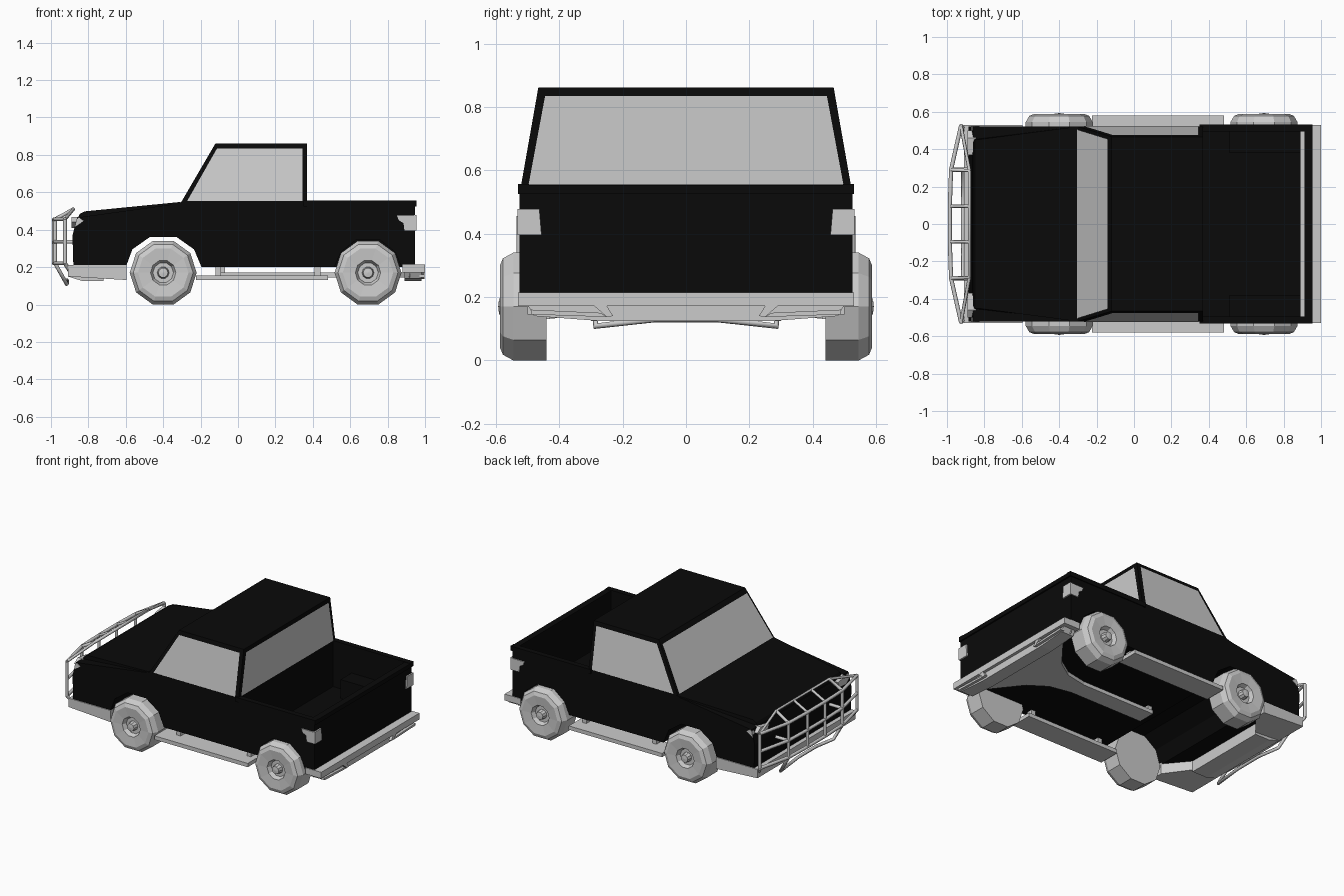
import bpy, bmesh, math
from mathutils import Vector

black = bpy.data.materials.new("black_paint")
black.diffuse_color = (0.003, 0.003, 0.003, 1)


def finish(name, bm, mat=None):
    bmesh.ops.recalc_face_normals(bm, faces=bm.faces)
    me = bpy.data.meshes.new(name)
    bm.to_mesh(me)
    bm.free()
    ob = bpy.data.objects.new(name, me)
    bpy.context.collection.objects.link(ob)
    if mat:
        me.materials.append(mat)
    return ob


def prism(name, axis, pts, a, b, mat=None, tweak=None):
    """Extrude a 2D profile along an axis from a to b."""
    place = {'x': lambda p, d: (d, p[0], p[1]),
             'y': lambda p, d: (p[0], d, p[1]),
             'z': lambda p, d: (p[0], p[1], d)}[axis]
    bm = bmesh.new()
    lo = [bm.verts.new(place(p, a)) for p in pts]
    hi = [bm.verts.new(place(p, b)) for p in pts]
    bm.faces.new(lo)
    bm.faces.new(hi)
    n = len(pts)
    for i in range(n):
        bm.faces.new((lo[i], lo[(i + 1) % n], hi[(i + 1) % n], hi[i]))
    if tweak:
        for v in bm.verts:
            tweak(v.co)
    return finish(name, bm, mat)


def box(name, x, y, z, mat=None):
    return prism(name, 'y', [(x[0], z[0]), (x[1], z[0]), (x[1], z[1]), (x[0], z[1])], y[0], y[1], mat)


def panel(name, pts, mat=None):
    bm = bmesh.new()
    bm.faces.new([bm.verts.new(p) for p in pts])
    return finish(name, bm, mat)


def tube(name, pts, r=0.011):
    cu = bpy.data.curves.new(name, 'CURVE')
    cu.dimensions = '3D'
    cu.bevel_depth = r
    cu.bevel_resolution = 1
    cu.use_fill_caps = True
    sp = cu.splines.new('POLY')
    sp.points.add(len(pts) - 1)
    for p, q in zip(sp.points, pts):
        p.co = (*q, 1)
    ob = bpy.data.objects.new(name, cu)
    bpy.context.collection.objects.link(ob)


# front body with the wheel arch cut right through
prism("front_body", 'y', [
    (-0.88, 0.20), (-0.885, 0.37), (-0.86, 0.465), (-0.32, 0.54), (-0.30, 0.55), (0.37, 0.55),
    (0.37, 0.20), (-0.195, 0.20), (-0.235, 0.295), (-0.33, 0.362), (-0.47, 0.362),
    (-0.565, 0.295), (-0.60, 0.20)], -0.522, 0.522, black)


# bonnet, narrower at the front
def bonnet_taper(co):
    if co.x < -0.7:
        co.y *= 0.87


prism("bonnet", 'y', [(-0.865, 0.45), (-0.845, 0.485), (-0.82, 0.498), (-0.31, 0.548), (-0.31, 0.50)],
      -0.52, 0.52, black, bonnet_taper)


# cab leaning inwards to the roof
def cab_taper(co):
    if co.z > 0.7:
        co.y *= 0.893


prism("cab", 'y', [(-0.305, 0.545), (-0.12, 0.862), (0.37, 0.862), (0.37, 0.545)], -0.522, 0.522, black, cab_taper)

# windows
panel("windscreen", [(-0.304, -0.505, 0.555), (-0.304, 0.505, 0.555), (-0.142, 0.455, 0.834), (-0.142, -0.455, 0.834)])
panel("rear_window", [(0.373, -0.497, 0.555), (0.373, 0.497, 0.555), (0.373, 0.445, 0.834), (0.373, -0.445, 0.834)])
for s in (-1, 1):
    panel("side_window", [(-0.272, s * 0.524, 0.553), (0.345, s * 0.524, 0.553),
                          (0.345, s * 0.475, 0.835), (-0.112, s * 0.475, 0.835)])

# load bed
box("bed_floor", (0.37, 0.89), (-0.50, 0.50), (0.20, 0.24), black)
box("tailgate", (0.915, 0.945), (-0.522, 0.522), (0.21, 0.55), black)
box("tailgate_rim", (0.912, 0.955), (-0.53, 0.53), (0.525, 0.553), black)
for s in (-1, 1):
    prism("bed_side", 'y', [
        (0.37, 0.20), (0.515, 0.20), (0.55, 0.28), (0.63, 0.345), (0.76, 0.345), (0.84, 0.28),
        (0.875, 0.20), (0.945, 0.21), (0.945, 0.55), (0.37, 0.55)], s * 0.497, s * 0.525, black)
    box("bed_rim", (0.35, 0.955), (s * 0.495, s * 0.531), (0.525, 0.556), black)
    box("wheel_box_top", (0.51, 0.89), (s * 0.38, s * 0.50), (0.345, 0.37), black)
    box("wheel_box_inner", (0.51, 0.89), (s * 0.38, s * 0.40), (0.20, 0.35), black)
    # tail lights wrapped round the corner
    prism("tail_light_side", 'y', [(0.85, 0.475), (0.952, 0.475), (0.952, 0.395), (0.89, 0.395), (0.885, 0.435), (0.86, 0.45)],
          s * 0.515, s * 0.532)
    prism("tail_light_back", 'x', [(s * 0.532, 0.478), (s * 0.463, 0.478), (s * 0.456, 0.395), (s * 0.532, 0.395)], 0.94, 0.955)
    # headlights
    prism("headlight", 'x', [(s * 0.37, 0.455), (s * 0.46, 0.468), (s * 0.50, 0.44), (s * 0.46, 0.41), (s * 0.39, 0.415)],
          -0.889, -0.845)
    prism("side_headlight", 'y', [(-0.872, 0.415), (-0.825, 0.447), (-0.85, 0.464), (-0.864, 0.455)], s * 0.50, s * 0.525)

# front bumper: two side wings and a shorter middle
for s in (-1, 1):
    prism("front_bumper_wing", 'z', [(-0.91, s * 0.30), (-0.91, s * 0.528), (-0.595, s * 0.528), (-0.595, s * 0.45), (-0.72, s * 0.30)],
          0.135, 0.21, None, lambda co: setattr(co, 'z', 0.15 - (co.x + 0.91) * 0.06) if co.z < 0.18 else None)
prism("front_bumper_middle", 'y', [(-0.91, 0.21), (-0.72, 0.21), (-0.72, 0.125), (-0.83, 0.125), (-0.91, 0.15)], -0.30, 0.30)

# rear bumper with lower valance
box("rear_bumper", (0.88, 1.0), (-0.53, 0.53), (0.172, 0.215))
prism("rear_valance", 'x', [(-0.50, 0.175), (0.50, 0.175), (0.48, 0.14), (0.28, 0.125), (-0.28, 0.125), (-0.48, 0.14)], 0.89, 0.98)
for s in (-1, 1):
    prism("rear_bumper_insert", 'x', [(s * 0.25, 0.172), (s * 0.29, 0.172), (s * 0.25, 0.137), (s * 0.23, 0.14)], 0.97, 0.998)
    prism("rear_bumper_blade", 'x', [(s * 0.25, 0.137), (s * 0.49, 0.145), (s * 0.49, 0.16), (s * 0.27, 0.15)], 0.97, 0.998)

# underside spine that widens into the rear bumper
half = [(0.92, 0.50), (0.87, 0.36), (0.72, 0.17), (0.60, 0.09), (0.45, 0.06), (-0.10, 0.06)]
prism("chassis_spine", 'z', half + [(x, -y) for x, y in reversed(half)], 0.145, 0.17)
box("spine_bracket", (-0.10, -0.07), (-0.05, 0.05), (0.165, 0.205))

# running boards with brackets
for s in (-1, 1):
    box("running_board", (-0.225, 0.48), (s * 0.43, s * 0.58), (0.13, 0.156))
    for x in (-0.12, 0.41):
        box("board_bracket", (x, x + 0.03), (s * 0.45, s * 0.49), (0.15, 0.205))


# wheels: ten-sided lathe from inner face to sunken hub
def wheel(name, cx, s):
    prof = [(0.0, 0.44), (0.179, 0.44), (0.179, 0.545), (0.160, 0.578), (0.135, 0.588),
            (0.068, 0.582), (0.055, 0.555), (0.032, 0.555), (0.026, 0.590), (0.0, 0.593)]
    bm = bmesh.new()
    n = 10
    rings = []
    for r, y in prof:
        k = 1 if r == 0 else n
        rings.append([bm.verts.new((cx + r * math.cos(2 * math.pi * i / n), s * y,
                                    0.17 + r * math.sin(2 * math.pi * i / n))) for i in range(k)])
    for a, b in zip(rings, rings[1:]):
        for i in range(n):
            j = (i + 1) % n
            f = [a[i % len(a)], a[j % len(a)], b[j % len(b)], b[i % len(b)]]
            bm.faces.new(list(dict.fromkeys(f)))
    finish(name, bm)


for s in (-1, 1):
    wheel("front_wheel", -0.40, s)
    wheel("rear_wheel", 0.695, s)


# bull bar
def bar_x(y):
    y = abs(y)
    return -0.988 + 0.01 * y / 0.29 if y <= 0.29 else -0.978 + (y - 0.29) / 0.235 * 0.053


levels = (0.22, 0.335, 0.455)
for z in levels:
    tube("bull_bar_rail", [(bar_x(y), y, z) for y in (-0.525, -0.29, -0.1, 0.1, 0.29, 0.525)])
for y in (-0.525, -0.29, -0.095, 0.095, 0.29, 0.525):
    tube("bull_bar_post", [(bar_x(y), y, 0.22), (bar_x(y), y, 0.455)])
tube("bull_bar_top", [(-0.978, -0.29, 0.455), (-0.88, -0.285, 0.51), (-0.88, 0.285, 0.51), (-0.978, 0.29, 0.455)])
for s in (-1, 1):
    tube("bull_bar_inner_slope", [(bar_x(0.095), s * 0.095, 0.455), (-0.88, s * 0.095, 0.51)], 0.009)
    tube("bull_bar_side_slope", [(-0.925, s * 0.525, 0.455), (-0.88, s * 0.285, 0.51)], 0.009)
    tube("bull_bar_side_lower", [(-0.925, s * 0.525, 0.22), (-0.90, s * 0.50, 0.18)])
    tube("bull_bar_mount", [(-0.978, s * 0.29, 0.335), (-0.875, s * 0.29, 0.335)])
tube("bull_bar_bottom", [(-0.978, -0.29, 0.22), (-0.915, -0.285, 0.108), (-0.915, -0.1, 0.13),
                         (-0.915, 0.1, 0.13), (-0.915, 0.285, 0.108), (-0.978, 0.29, 0.22)])
